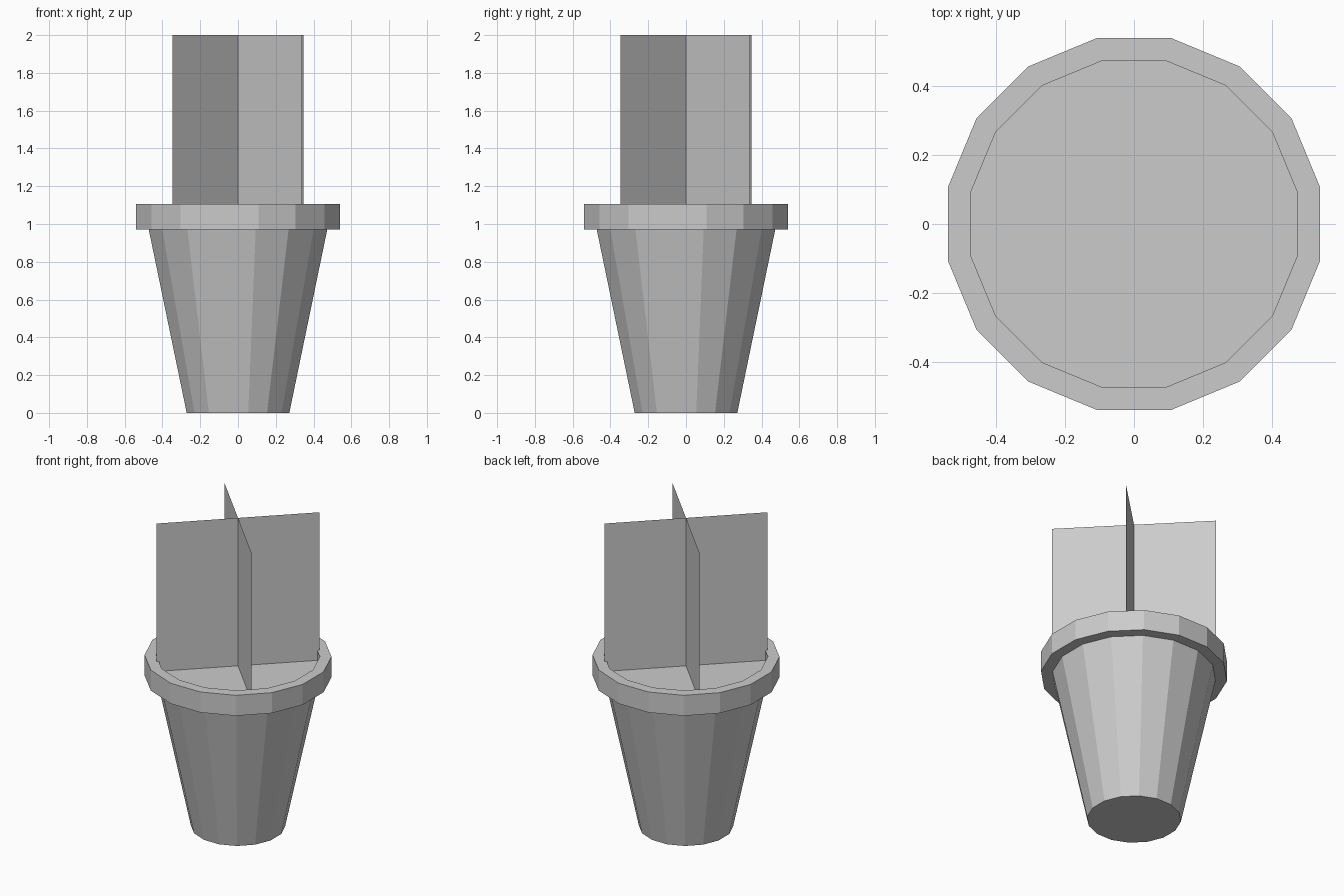
import bpy, bmesh
from math import cos, sin, pi, radians

if "Cube" in bpy.data.objects:
    bpy.data.objects.remove(bpy.data.objects["Cube"])

SIDES = 16
SOIL_Z = 1.04


def finish(name, bm):
    mesh = bpy.data.meshes.new(name)
    bm.to_mesh(mesh)
    bm.free()
    obj = bpy.data.objects.new(name, mesh)
    bpy.context.collection.objects.link(obj)
    return obj


def ring(bm, radius, z):
    # flats face the axes, so turn the polygon half a step
    angles = [(i + 0.5) * 2 * pi / SIDES for i in range(SIDES)]
    return [bm.verts.new((radius * cos(a), radius * sin(a), z)) for a in angles]


def lathe(name, profile, cap_bottom=False, cap_top=False):
    bm = bmesh.new()
    rings = [ring(bm, r, z) for r, z in profile]
    for low, high in zip(rings, rings[1:]):
        for i in range(SIDES):
            j = (i + 1) % SIDES
            bm.faces.new((low[i], low[j], high[j], high[i]))
    if cap_bottom:
        bm.faces.new(rings[0][::-1])
    if cap_top:
        bm.faces.new(rings[-1])
    return finish(name, bm)


# Tapered pot with a stepped rim
lathe("pot", [(0.277, 0), (0.482, 0.972), (0.55, 0.972), (0.55, 1.105),
              (0.482, 1.105), (0.482, SOIL_Z)], cap_bottom=True)

# Soil disc just below the rim
lathe("soil", [(0.482, SOIL_Z)], cap_top=True)


# Two crossed upright cards for the plant
def plant_card(name, angle, half=0.485):
    bm = bmesh.new()
    x, y = half * cos(angle), half * sin(angle)
    bm.faces.new([bm.verts.new(p) for p in (
        (-x, -y, SOIL_Z), (x, y, SOIL_Z), (x, y, 2), (-x, -y, 2))])
    return finish(name, bm)


for n, turn in enumerate((44.3, 134.3), 1):
    plant_card(f"plant_card_{n}", radians(turn))
